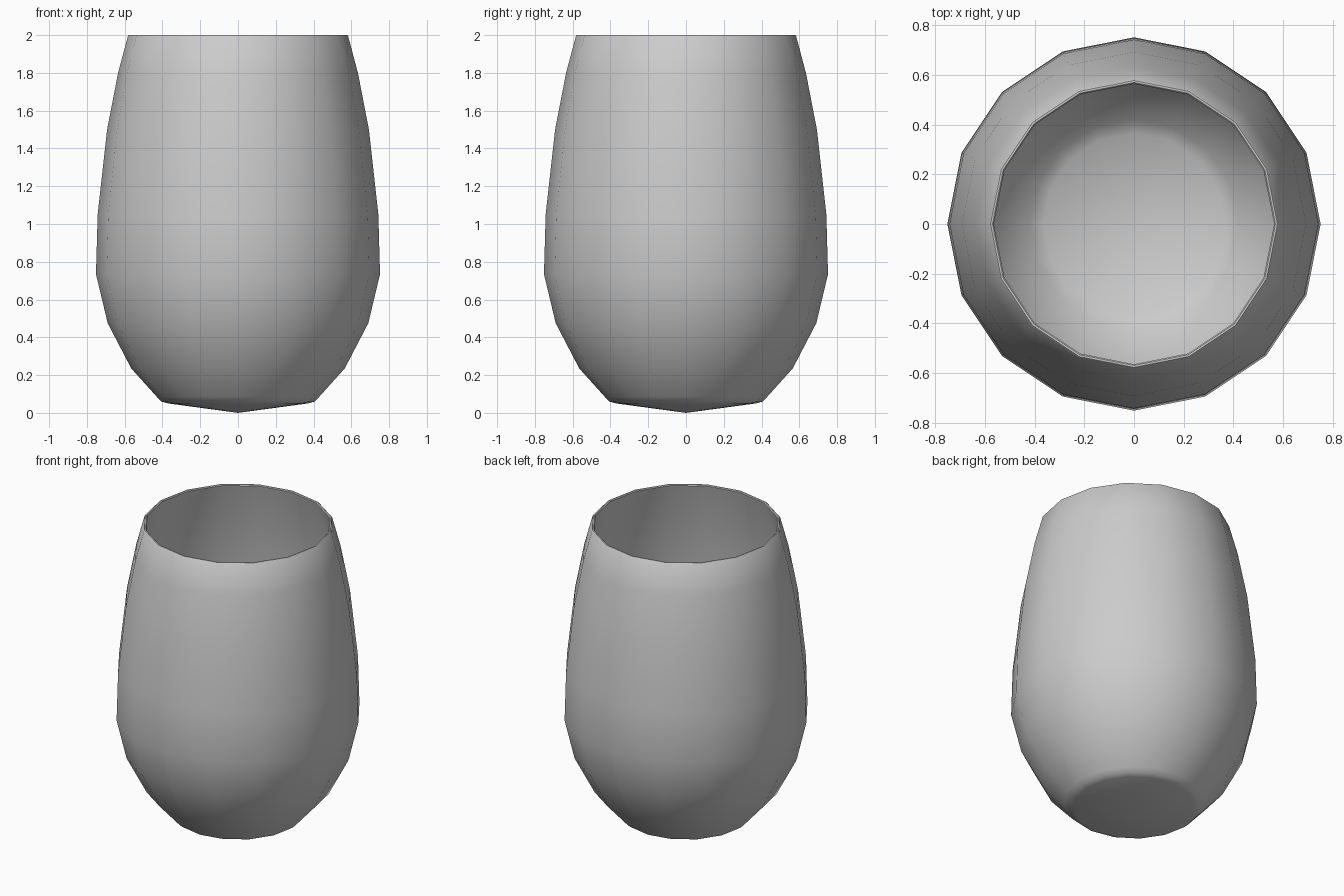
import bpy, bmesh, math

if "Cube" in bpy.data.objects:
    bpy.data.objects.remove(bpy.data.objects["Cube"])

SIDES = 16

# Profile (radius, height): outer wall upward, rim, inner wall downward
profile = [
    (0.37, 0.05), (0.405, 0.06), (0.43, 0.085), (0.565, 0.235), (0.69, 0.475),
    (0.752, 0.735), (0.743, 1.05), (0.693, 1.50), (0.635, 1.80), (0.583, 1.995),
    (0.578, 2.0), (0.570, 2.0), (0.565, 1.995),
    (0.617, 1.80), (0.675, 1.50), (0.725, 1.05), (0.733, 0.735),
    (0.673, 0.485), (0.55, 0.25), (0.42, 0.105), (0.365, 0.072),
]

bm = bmesh.new()
rings = []
for r, z in profile:
    rings.append([bm.verts.new((r * math.cos(2 * math.pi * i / SIDES),
                                r * math.sin(2 * math.pi * i / SIDES), z))
                  for i in range(SIDES)])

# Walls
for a, b in zip(rings, rings[1:]):
    for i in range(SIDES):
        j = (i + 1) % SIDES
        bm.faces.new((a[i], a[j], b[j], b[i]))

# Shallow conical base, outside and inside
for ring, z in ((rings[0], 0.0), (rings[-1], 0.025)):
    tip = bm.verts.new((0, 0, z))
    for i in range(SIDES):
        bm.faces.new((ring[i], ring[(i + 1) % SIDES], tip))

bmesh.ops.recalc_face_normals(bm, faces=bm.faces)
mesh = bpy.data.meshes.new("stemless_glass")
bm.to_mesh(mesh)
bm.free()

glass = bpy.data.objects.new("stemless_glass", mesh)
bpy.context.collection.objects.link(glass)
bpy.context.view_layer.objects.active = glass
glass.select_set(True)
bpy.ops.object.shade_smooth_by_angle(angle=math.radians(40))
